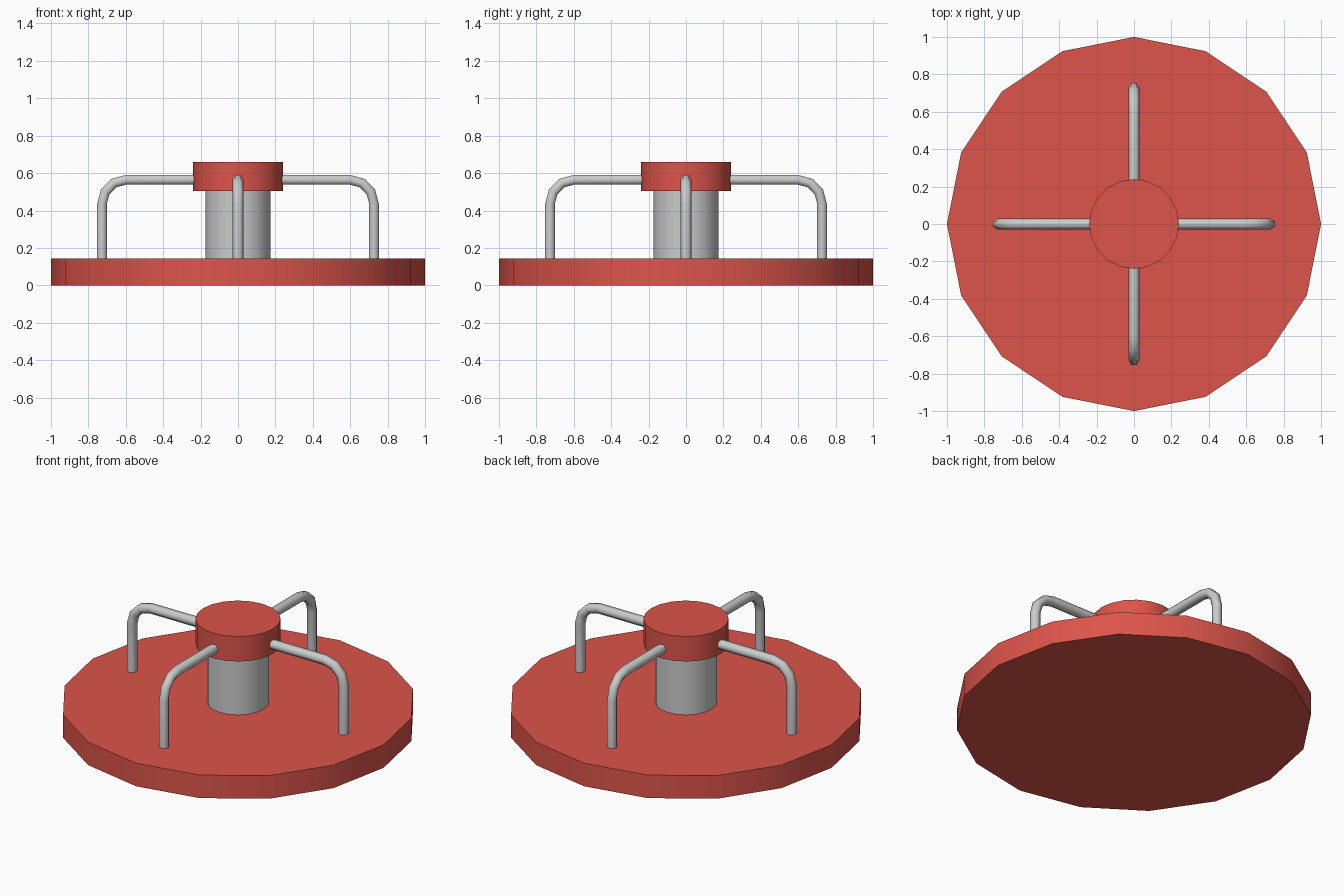
import bpy, bmesh, math
from mathutils import Matrix, Vector

if "Cube" in bpy.data.objects:
    bpy.data.objects.remove(bpy.data.objects["Cube"])

red = bpy.data.materials.new("red_paint")
red.diffuse_color = (0.72, 0.09, 0.07, 1)
red.use_nodes = True
red.node_tree.nodes["Principled BSDF"].inputs["Base Color"].default_value = red.diffuse_color


def finish(obj, mat=None, angle=40):
    if mat:
        obj.data.materials.append(mat)
    bpy.ops.object.select_all(action='DESELECT')
    obj.select_set(True)
    bpy.context.view_layer.objects.active = obj
    bpy.ops.object.shade_smooth_by_angle(angle=math.radians(angle))


def disc(name, sides, radius, z0, z1, mat=None):
    bpy.ops.mesh.primitive_cylinder_add(vertices=sides, radius=radius, depth=z1 - z0,
                                        location=(0, 0, (z0 + z1) / 2))
    obj = bpy.context.object
    obj.name = name
    finish(obj, mat)


def handrail(name, turn, sides=6, tube=0.03):
    # centre line in the xz plane: upright, quarter bend, level run into the hub
    bend, cx, cz = 0.127, 0.6, 0.437
    path = [(0.727, 0.12, 0)]
    for i in range(4):
        a = math.radians(30 * i)
        path.append((cx + bend * math.cos(a), cz + bend * math.sin(a), a))
    path.append((0.2, cz + bend, math.pi / 2))
    bm = bmesh.new()
    rings = []
    for x, z, a in path:
        out = Vector((math.cos(a), 0, math.sin(a)))
        ring = []
        for k in range(sides):
            t = 2 * math.pi * k / sides
            ring.append(bm.verts.new(Vector((x, 0, z)) + out * tube * math.sin(t)
                                     + Vector((0, tube * math.cos(t), 0))))
        rings.append(ring)
    for a, b in zip(rings, rings[1:]):
        for k in range(sides):
            n = (k + 1) % sides
            bm.faces.new((a[k], a[n], b[n], b[k]))
    bm.faces.new(rings[0])
    bm.faces.new(rings[-1])
    bmesh.ops.recalc_face_normals(bm, faces=bm.faces)
    bm.transform(Matrix.Rotation(turn, 4, 'Z'))
    mesh = bpy.data.meshes.new(name)
    bm.to_mesh(mesh)
    bm.free()
    obj = bpy.data.objects.new(name, mesh)
    bpy.context.collection.objects.link(obj)
    finish(obj, angle=65)


# turntable, centre post and hub cap
disc("turntable_base", 16, 1.0, 0.0, 0.143, red)
disc("centre_post", 20, 0.175, 0.13, 0.52)
disc("hub_cap", 20, 0.24, 0.505, 0.66, red)

# four bent handrails
for i, side in enumerate(("right", "back", "left", "front")):
    handrail(side + "_handrail", i * math.pi / 2)
